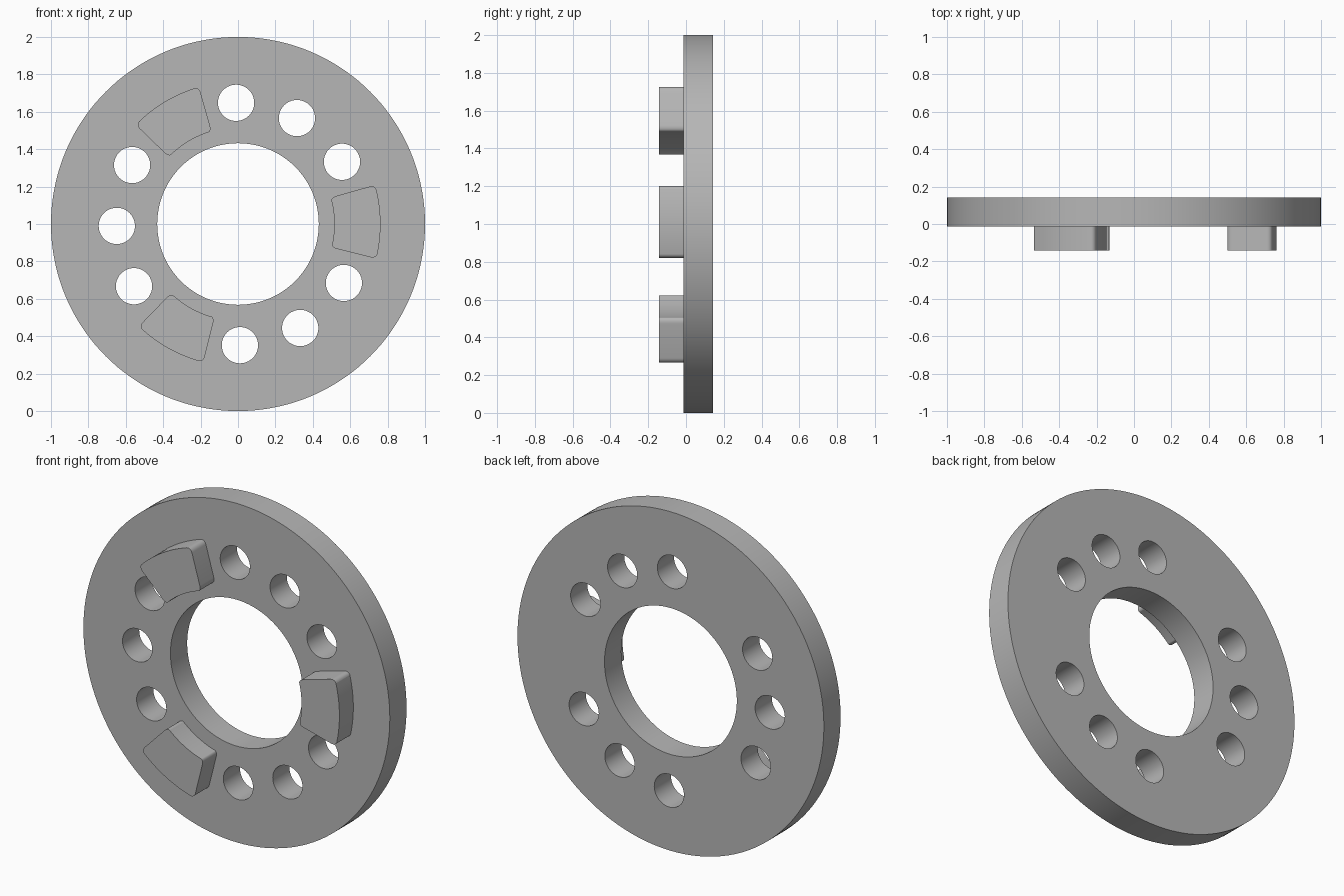
import bpy, bmesh, math
from mathutils import Matrix, Vector

if "Cube" in bpy.data.objects:
    bpy.data.objects.remove(bpy.data.objects["Cube"])

FRONT, BACK, LUG_FRONT = -0.013, 0.143, -0.143
TILT = math.radians(0.9)      # whole pattern is turned slightly
CENTRE = Vector((0, 0, 1))

grey = bpy.data.materials.new("plain grey")
grey.use_nodes = True
colour = (0.47, 0.47, 0.47, 1)
grey.diffuse_color = colour
grey.node_tree.nodes["Principled BSDF"].inputs["Base Color"].default_value = colour


def polar(radius, angle, y=0.0):
    return CENTRE + Vector((radius * math.cos(angle), y, radius * math.sin(angle)))


def finish(bm, name):
    bmesh.ops.recalc_face_normals(bm, faces=bm.faces)
    mesh = bpy.data.meshes.new(name)
    bm.to_mesh(mesh)
    bm.free()
    mesh.materials.append(grey)
    obj = bpy.data.objects.new(name, mesh)
    bpy.context.collection.objects.link(obj)
    return obj


def add_cylinder(bm, centre, radius, y0, y1, sides):
    place = Matrix.Translation(centre + Vector((0, (y0 + y1) / 2, 0)))
    bmesh.ops.create_cone(bm, cap_ends=True, segments=sides, radius1=radius,
                          radius2=radius, depth=y1 - y0,
                          matrix=place @ Matrix.Rotation(math.pi / 2, 4, 'X'))


def smooth(obj):
    bpy.ops.object.select_all(action='DESELECT')
    obj.select_set(True)
    bpy.context.view_layer.objects.active = obj
    bpy.ops.object.shade_smooth_by_angle(angle=math.radians(30))


# Ring plate
bm = bmesh.new()
add_cylinder(bm, CENTRE, 1.0, FRONT, BACK, 144)
plate = finish(bm, "ring_plate")

# Cutter: central bore and three groups of three bolt holes
bm = bmesh.new()
add_cylinder(bm, CENTRE, 0.432, -0.3, 0.3, 96)
for i in range(12):
    if i % 4:
        add_cylinder(bm, polar(0.648, TILT + i * math.pi / 6), 0.097, -0.3, 0.3, 48)
cutter = finish(bm, "hole_cutter")
cut = plate.modifiers.new("holes", 'BOOLEAN')
cut.operation = 'DIFFERENCE'
cut.solver = 'EXACT'
cut.object = cutter
bpy.context.view_layer.objects.active = plate
bpy.ops.object.modifier_apply(modifier=cut.name)
bpy.data.objects.remove(cutter)
smooth(plate)


# Raised lugs: ring sectors with rounded corners
def lug(name, angle):
    bm = bmesh.new()
    half, steps = math.radians(15), 16
    arc = [angle - half + 2 * half * i / steps for i in range(steps + 1)]
    outline = [polar(0.762, a, LUG_FRONT) for a in arc]
    outline += [polar(0.515, a, LUG_FRONT) for a in reversed(arc)]
    face = bm.faces.new([bm.verts.new(p) for p in outline])
    corners = [face.verts[i] for i in (0, steps, steps + 1, 2 * steps + 1)]
    depth = Vector((0, FRONT + 0.004 - LUG_FRONT, 0))
    made = bmesh.ops.extrude_face_region(bm, geom=[face], use_keep_orig=True)
    bmesh.ops.translate(bm, vec=depth,
                        verts=[g for g in made["geom"] if isinstance(g, bmesh.types.BMVert)])
    edges = [e for v in corners for e in v.link_edges
             if abs(e.verts[0].co.y - e.verts[1].co.y) > 0.05]
    bmesh.ops.bevel(bm, geom=edges, offset=0.03, segments=6, profile=0.5,
                    affect='EDGES', clamp_overlap=False)
    smooth(finish(bm, name))


for name, turn in (("left_lug", 0), ("upper_right_lug", 1), ("lower_right_lug", 2)):
    lug(name, TILT + turn * math.tau / 3)
